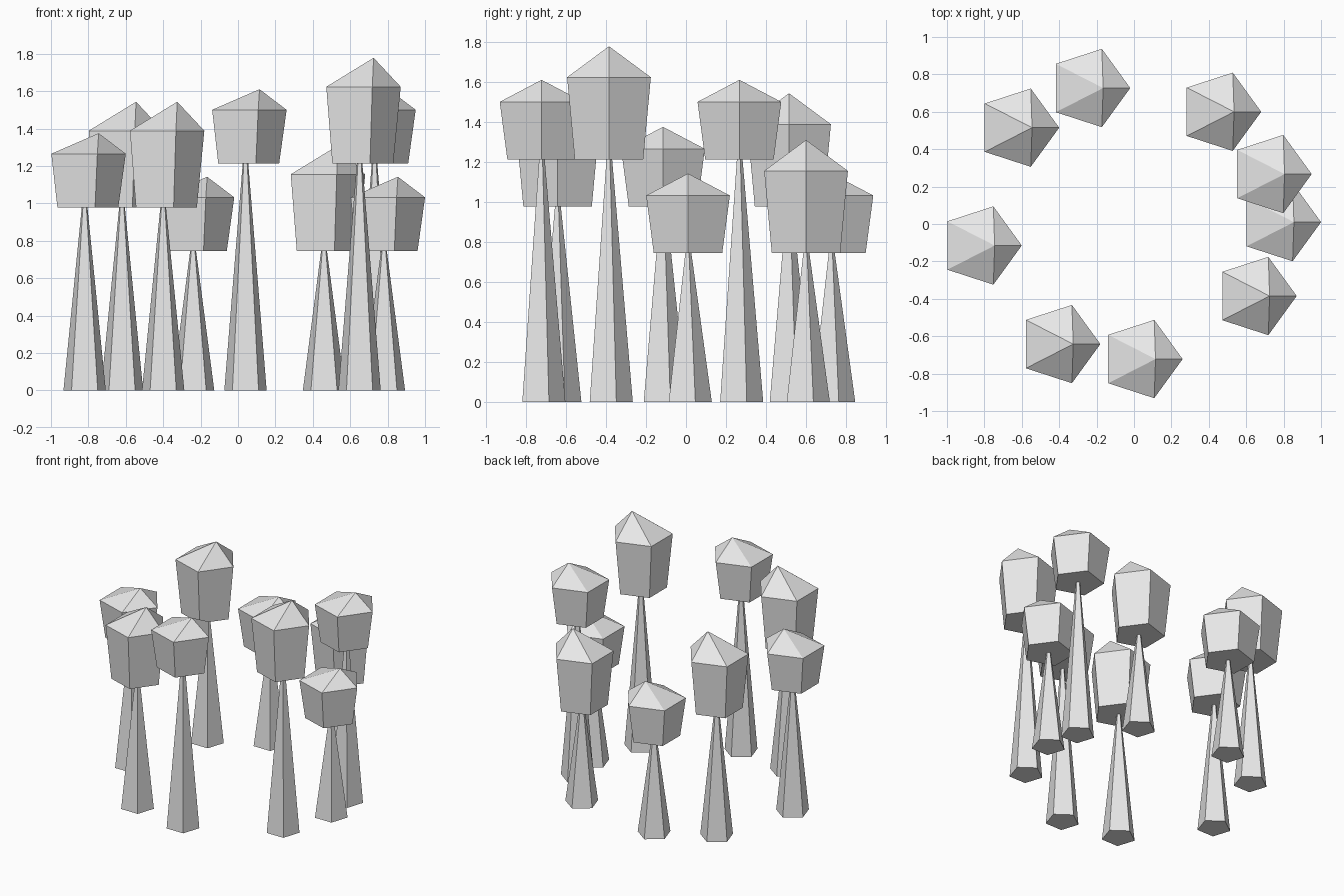
import bpy
import bmesh
from math import cos, sin, pi

if "Cube" in bpy.data.objects:
    bpy.data.objects.remove(bpy.data.objects["Cube"], do_unlink=True)

GREY = (0.8, 0.8, 0.8, 1.0)
mat = bpy.data.materials.new("plain_grey")
mat.use_nodes = True
mat.diffuse_color = GREY
mat.node_tree.nodes["Principled BSDF"].inputs["Base Color"].default_value = GREY


def pentagon(bm, radius, z, turn):
    """Ring of five vertices with one corner pointing along the turn angle."""
    angles = [turn + 2 * pi * i / 5 for i in range(5)]
    return [bm.verts.new((radius * cos(a), radius * sin(a), z)) for a in angles]


def bridge(bm, low, high):
    for i in range(5):
        j = (i + 1) % 5
        bm.faces.new((low[i], low[j], high[j], high[i]))


def finish(bm, name, location):
    bmesh.ops.recalc_face_normals(bm, faces=bm.faces)
    mesh = bpy.data.meshes.new(name)
    bm.to_mesh(mesh)
    bm.free()
    mesh.materials.append(mat)
    obj = bpy.data.objects.new(name, mesh)
    obj.location = location
    bpy.context.collection.objects.link(obj)


def add_trunk(name, x, y, height):
    # Tapered five-sided trunk, corner towards the back, tip inside the crown
    bm = bmesh.new()
    base = pentagon(bm, 0.119, 0, pi / 2)
    tip = pentagon(bm, 0.014, height + 0.02, pi / 2)
    bridge(bm, base, tip)
    bm.faces.new(base)
    bm.faces.new(tip)
    finish(bm, name, (x, y, 0))


def add_crown(name, x, y, z, body, roof):
    # Flared five-sided body under a pointed roof whose peak leans to +x
    bm = bmesh.new()
    bottom = pentagon(bm, 0.18, 0, 0)
    shoulder = pentagon(bm, 0.22, body, 0)
    bridge(bm, bottom, shoulder)
    bm.faces.new(bottom)
    peak = bm.verts.new((0.075, 0, body + roof))
    for i in range(5):
        bm.faces.new((shoulder[i], shoulder[(i + 1) % 5], peak))
    finish(bm, name, (x, y, z))


SHORT = (0.287, 0.11)
TALL = (0.41, 0.155)
LOW, MID, HIGH = 0.745, 0.978, 1.213

# Ring of trees: x, y, trunk height, crown shape
trees = [
    (-0.82, -0.115, MID, SHORT),
    (-0.62, 0.515, MID, TALL),
    (-0.24, 0.727, LOW, SHORT),
    (0.46, 0.60, LOW, TALL),
    (0.73, 0.267, HIGH, SHORT),
    (0.78, 0.01, LOW, SHORT),
    (0.65, -0.385, HIGH, TALL),
    (0.04, -0.722, HIGH, SHORT),
    (-0.40, -0.642, MID, TALL),
]
for n, (x, y, height, shape) in enumerate(trees, 1):
    add_trunk(f"trunk_{n}", x, y, height)
    add_crown(f"crown_{n}", x, y, height, *shape)
